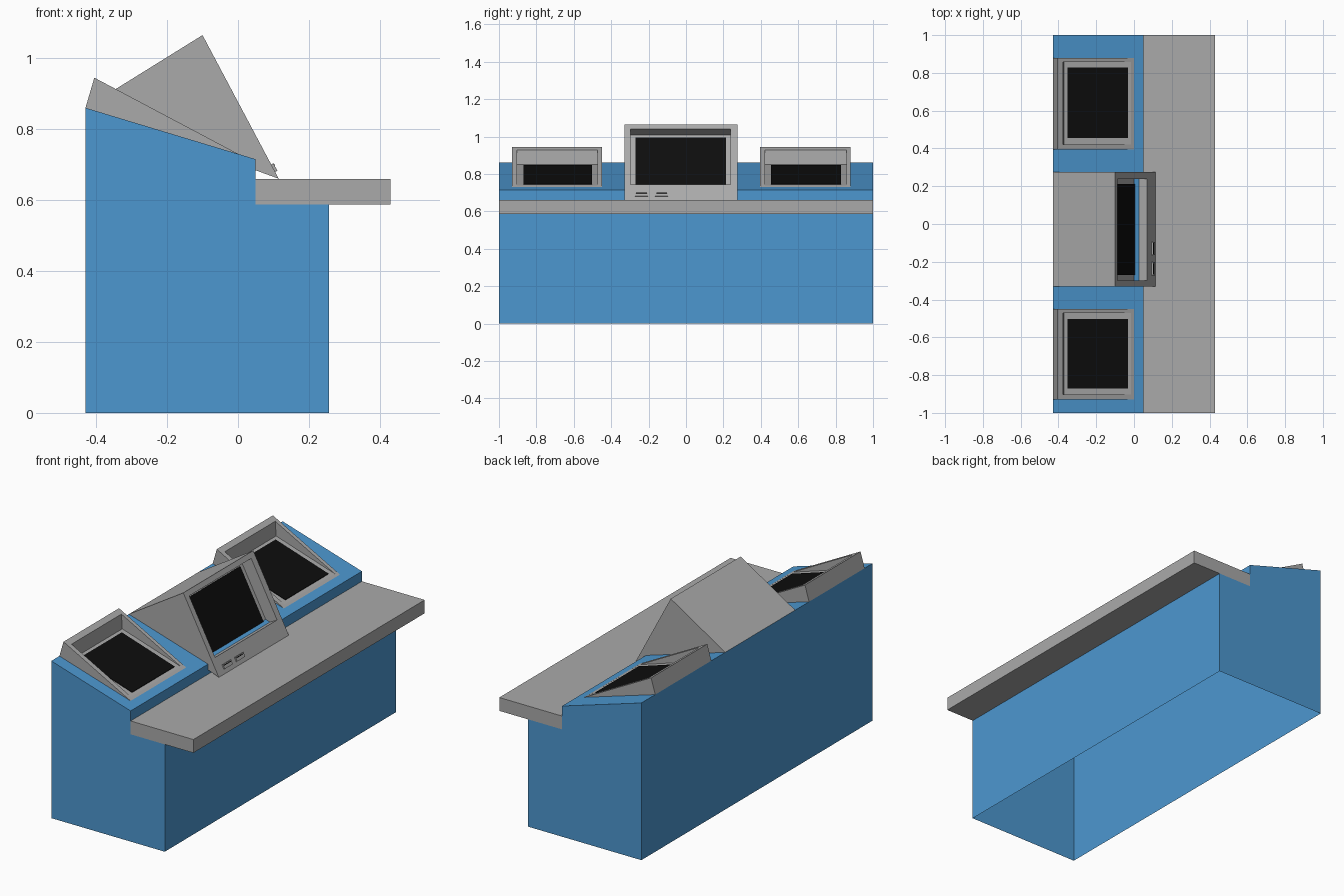
import bpy, bmesh, math
from mathutils import Vector

if "Cube" in bpy.data.objects:
    bpy.data.objects.remove(bpy.data.objects["Cube"])


def material(name, rgb):
    m = bpy.data.materials.new(name)
    m.diffuse_color = (*rgb, 1.0)
    m.use_nodes = True
    m.node_tree.nodes["Principled BSDF"].inputs["Base Color"].default_value = m.diffuse_color
    return m


BLUE = material("blue_panel", (0.073, 0.31, 0.63))
GREY = material("grey_plastic", (0.40, 0.40, 0.40))
BLACK = material("black_glass", (0.004, 0.004, 0.004))


def prism(name, profile, y0, y1, mat, open_bottom=False):
    """Extrude an (x, z) profile along y."""
    bm = bmesh.new()
    a = [bm.verts.new((x, y0, z)) for x, z in profile]
    b = [bm.verts.new((x, y1, z)) for x, z in profile]
    bm.faces.new(a)
    bm.faces.new(b)
    n = len(profile)
    for i in range(n):
        j = (i + 1) % n
        bm.faces.new((a[i], a[j], b[j], b[i]))
    bmesh.ops.recalc_face_normals(bm, faces=bm.faces)
    if open_bottom:
        low = [f for f in bm.faces if all(v.co.z < 1e-5 for v in f.verts)]
        bmesh.ops.delete(bm, geom=low, context='FACES_ONLY')
    mesh = bpy.data.meshes.new(name)
    bm.to_mesh(mesh)
    bm.free()
    mesh.materials.append(mat)
    ob = bpy.data.objects.new(name, mesh)
    bpy.context.collection.objects.link(ob)
    return ob


def carve(ob, profile, y0, y1):
    """Cut a prism-shaped recess out of an object."""
    cutter = prism("recess_cutter", profile, y0, y1, GREY)
    cutter.hide_render = True
    mod = ob.modifiers.new("recess", 'BOOLEAN')
    mod.operation = 'DIFFERENCE'
    mod.solver = 'EXACT'
    mod.object = cutter
    bpy.context.view_layer.objects.active = ob
    bpy.ops.object.modifier_apply(modifier=mod.name)
    bpy.data.objects.remove(cutter)


# Cabinet, hollow and open underneath
prism("cabinet", [(-0.43, 0), (0.257, 0), (0.257, 0.587), (0.05, 0.587),
                  (0.05, 0.715), (-0.43, 0.86)], -1, 1, BLUE, open_bottom=True)

# Work surface
prism("desk_top", [(0.05, 0.587), (0.43, 0.587), (0.43, 0.66), (0.05, 0.66)], -1, 1, GREY)

# Two sunken side displays lying on the sloping cabinet top
for side, y0, y1 in (("left", -0.93, -0.45), ("right", 0.395, 0.88)):
    hood = prism(side + "_display_hood",
                 [(-0.43, 0.86), (0.012, 0.724), (-0.405, 0.945)], y0, y1, GREY)
    carve(hood, [(-0.37, 0.85), (-0.015, 0.738), (0.02, 0.79), (-0.38, 1.0)],
          y0 + 0.027, y1 - 0.022)
    slope = (0.738 - 0.85) / 0.355
    z = lambda x: 0.85 + slope * (x + 0.37)
    xa, xb = -0.352, -0.032
    prism(side + "_display_screen",
          [(xa, z(xa) - 0.002), (xb, z(xb) - 0.002), (xb, z(xb) + 0.003), (xa, z(xa) + 0.003)],
          y0 + 0.06, y1 - 0.052, BLACK)

# Central monitor: triangular housing with a tilted front
BASE, TIP = Vector((0.115, 0.66)), Vector((-0.10, 1.065))
UP = (TIP - BASE).normalized()
IN = Vector((-UP.y, UP.x))


def on_front(s0, s1, d0, d1):
    """Rectangle in front-face coordinates: distance up the face, depth inward."""
    return [tuple(BASE + UP * s + IN * d)
            for s, d in ((s0, d0), (s1, d0), (s1, d1), (s0, d1))]


monitor = prism("monitor_housing", [tuple(BASE), tuple(TIP), (-0.43, 0.86)], -0.33, 0.275, GREY)
carve(monitor, on_front(0.096, 0.43, -0.05, 0.068), -0.298, 0.238)
prism("monitor_screen", on_front(0.108, 0.412, 0.064, 0.070), -0.27, 0.213, BLACK)

# Drive bezels with slots below the monitor screen
for i, y in enumerate((-0.272, -0.165)):
    prism(f"drive_bezel_{i + 1}", on_front(0.022, 0.046, -0.007, 0.002), y, y + 0.07, GREY)
    prism(f"drive_slot_{i + 1}", on_front(0.038, 0.042, -0.009, -0.005),
          y + 0.006, y + 0.064, BLACK)
